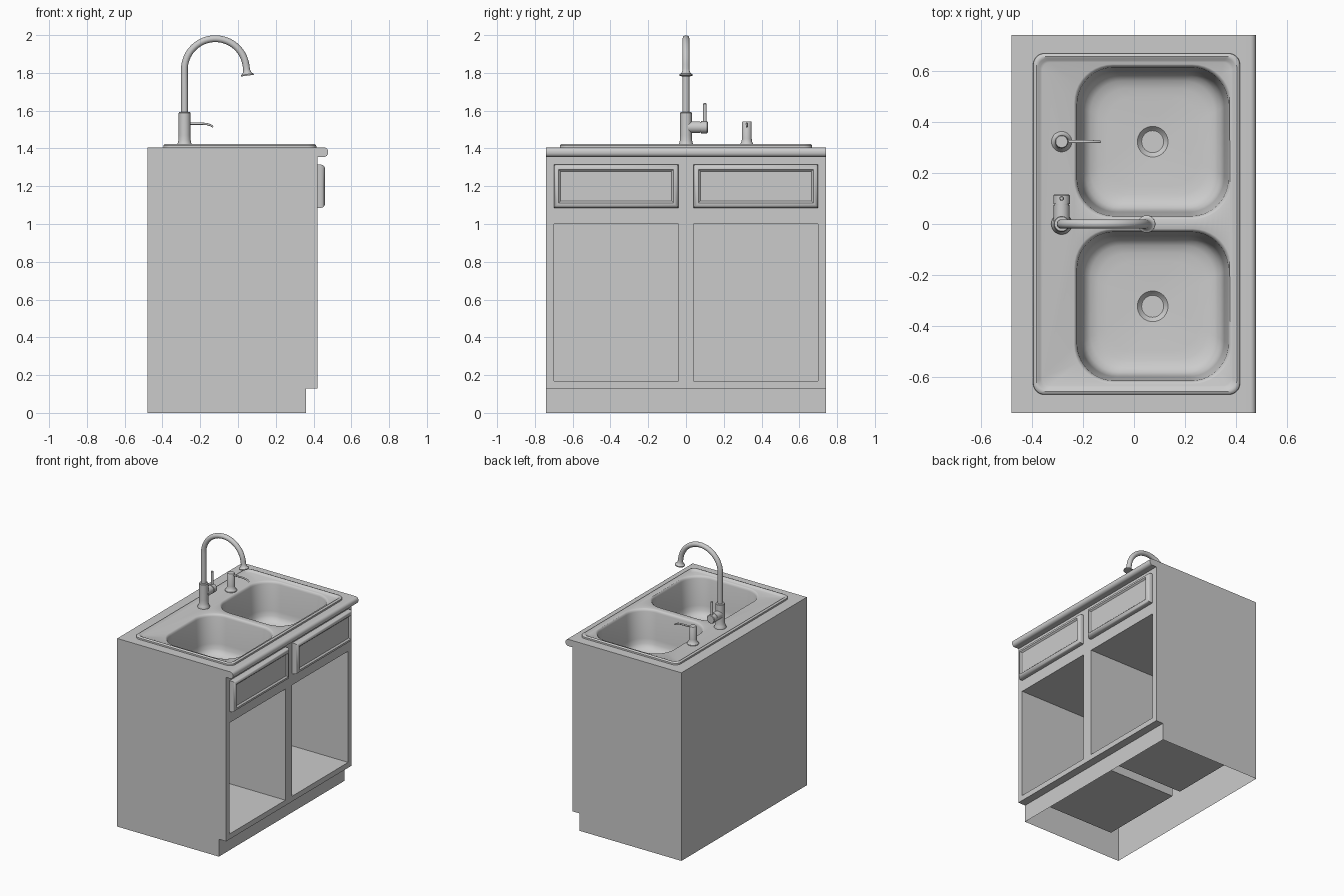
import bpy, bmesh, math
from mathutils import Vector

if "Cube" in bpy.data.objects:
    bpy.data.objects.remove(bpy.data.objects["Cube"])


def finish(name, bm):
    bmesh.ops.recalc_face_normals(bm, faces=bm.faces)
    mesh = bpy.data.meshes.new(name)
    bm.to_mesh(mesh)
    bm.free()
    ob = bpy.data.objects.new(name, mesh)
    bpy.context.collection.objects.link(ob)
    return ob


def skin(bm, loops, cap_start=False, cap_end=False):
    """Join equal-length point loops with quads; returns the vertex rings."""
    rings = [[bm.verts.new(p) for p in loop] for loop in loops]
    for a, b in zip(rings, rings[1:]):
        for i in range(len(a)):
            j = (i + 1) % len(a)
            bm.faces.new((a[i], a[j], b[j], b[i]))
    if cap_start:
        bm.faces.new(rings[0])
    if cap_end:
        bm.faces.new(rings[-1])
    return rings


def fill(bm, *rings):
    """Flat fill of an outer ring with hole rings."""
    edges = []
    for r in rings:
        for i in range(len(r)):
            pair = (r[i], r[(i + 1) % len(r)])
            edges.append(bm.edges.get(pair) or bm.edges.new(pair))
    bmesh.ops.triangle_fill(bm, use_beauty=True, edges=edges)


def round_rect(cx, cy, hx, hy, r, z, n=10):
    pts = []
    for k, (sx, sy) in enumerate(((1, 1), (-1, 1), (-1, -1), (1, -1))):
        for i in range(n + 1):
            a = math.pi / 2 * (k + i / n * 0.998)
            pts.append((cx + sx * (hx - r) + r * math.cos(a),
                        cy + sy * (hy - r) + r * math.sin(a), z))
    return pts


def rect_x(x, y0, y1, z0, z1):
    return [(x, y0, z0), (x, y1, z0), (x, y1, z1), (x, y0, z1)]


def tube(name, pts, radii, n=28):
    """Round section swept along a path with a radius per point."""
    pts = [Vector(p) for p in pts]
    loops = []
    for i, (p, r) in enumerate(zip(pts, radii)):
        t = (pts[min(i + 1, len(pts) - 1)] - pts[max(i - 1, 0)]).normalized()
        ref = Vector((0, 1, 0)) if abs(t.y) < 0.7 else Vector((1, 0, 0))
        a = ref.cross(t).normalized()
        b = t.cross(a)
        loops.append([p + r * (a * math.cos(k * math.tau / n) + b * math.sin(k * math.tau / n))
                      for k in range(n)])
    bm = bmesh.new()
    skin(bm, loops, True, True)
    return finish(name, bm)


def post(name, x, y, profile):
    return tube(name, [(x, y, z) for r, z in profile], [r for r, z in profile])


W, BACK, FRONT, TOE, TOP = 0.74, -0.48, 0.42, 0.36, 1.405
DOORS = ((-0.7, -0.04), (0.04, 0.7))

# Cabinet: hollow shell with an open underside, toe recess and two door cavities
bm = bmesh.new()
side = [(BACK, 0), (TOE, 0), (TOE, 0.13), (FRONT, 0.13), (FRONT, TOP), (BACK, TOP)]
L, R = [[bm.verts.new((x, y, z)) for x, z in side] for y in (-W, W)]
bm.faces.new(L)
bm.faces.new(R)
for i in (1, 2, 5):
    j = (i + 1) % 6
    bm.faces.new((L[i], L[j], R[j], R[i]))
cavities = []
for y0, y1 in DOORS:
    rings = skin(bm, [rect_x(FRONT, y0, y1, 0.17, 1.0),
                      rect_x(-0.38, y0, y1, 0.17, 1.0)], cap_end=True)
    cavities.append(rings[0])
fill(bm, [L[3], R[3], R[4], L[4]], *cavities)
cutout = [bm.verts.new(p) for p in
          ((-0.38, -0.65, TOP), (0.4, -0.65, TOP), (0.4, 0.65, TOP), (-0.38, 0.65, TOP))]
fill(bm, [L[4], R[4], R[5], L[5]], cutout)
finish("cabinet", bm)

# Rounded counter front edge
bm = bmesh.new()
nose = [(FRONT, 1.355), (FRONT, TOP)]
for cz, start in ((TOP - 0.022, 90), (1.355 + 0.022, 0)):
    for i in range(7):
        a = math.radians(start - 15 * i)
        nose.append((0.455 + 0.022 * math.cos(a), cz + 0.022 * math.sin(a)))
skin(bm, [[(x, y, z) for x, z in nose] for y in (-W, W)], True, True)
finish("counter_edge", bm)

# Drawer fronts: softened edge with a shallow inset panel
for k, (y0, y1) in enumerate(DOORS):
    bm = bmesh.new()
    steps = ((FRONT, 0), (0.438, 0), (0.448, 0.003), (0.456, 0.009), (0.46, 0.018),
             (0.46, 0.026), (0.45, 0.036))
    skin(bm, [rect_x(x, y0 + d, y1 - d, 1.085 + d, 1.315 - d) for x, d in steps], True, True)
    finish(f"drawer_front_{k + 1}", bm)

# Double sink: raised rim, deck and two bowls ending in round drains
bm = bmesh.new()
rim = ((0, 1.403), (0.001, 1.416), (0.006, 1.422), (0.013, 1.424), (0.02, 1.421),
       (0.028, 1.414), (0.036, 1.411))
outer = skin(bm, [round_rect(0.01, 0, 0.405 - d, 0.668 - d, 0.045 - d * 0.4, z)
                  for d, z in rim])[-1]
bowl = ((0, 1.411), (0.004, 1.409), (0.009, 1.403), (0.012, 1.393), (0.028, 1.2),
        (0.033, 1.165), (0.045, 1.14), (0.065, 1.125), (0.095, 1.117), (0.13, 1.114))
holes = []
for s in (-1, 1):
    cx, cy = 0.073, s * 0.322
    loops = [round_rect(cx, cy, 0.308 - d, 0.303 - d, 0.15 - d * 0.4, z) for d, z in bowl]
    loops += [round_rect(cx, cy, r, r, r, z) for r, z in
              ((0.06, 1.11), (0.056, 1.106), (0.048, 1.094), (0.043, 1.09))]
    holes.append(skin(bm, loops, cap_end=True)[0])
fill(bm, outer, *holes)
finish("double_sink", bm)

# Faucet body, gooseneck spout and flared outlet
FX, DECK = -0.283, 1.41
post("faucet_body", FX, 0, [(0.041, DECK), (0.041, 1.418), (0.036, 1.428), (0.032, 1.445),
                            (0.031, 1.47), (0.031, 1.588), (0.028, 1.592), (0.018, 1.593)])
cx, cz, rad = -0.12, 1.817, 0.164
path, radii = [(FX, 0, 1.58), (FX, 0, 1.7)], [0.018, 0.018]
for i in range(33):
    a = math.radians(180 - 172 * i / 32)
    path.append((cx + rad * math.cos(a), 0, cz + rad * math.sin(a)))
    radii.append(0.018)
end, tip = Vector(path[-1]), Vector((math.sin(math.radians(8)), 0, -math.cos(math.radians(8))))
for d, r in ((0.022, 0.018), (0.036, 0.021), (0.044, 0.027), (0.048, 0.034), (0.055, 0.034)):
    path.append(end + tip * d)
    radii.append(r)
tube("faucet_spout", path, radii)

# Faucet side valve and lever
tube("faucet_valve", [(FX, y, 1.512) for y in (0.01, 0.074, 0.0745, 0.0785, 0.079, 0.112, 0.116)],
     [0.031, 0.031, 0.028, 0.028, 0.032, 0.032, 0.028])
post("faucet_lever", FX, 0.1, [(0.009, 1.53), (0.009, 1.636), (0.006, 1.64)])

# Soap dispenser with drooping nozzle
post("soap_dispenser", FX, 0.322, [(0.04, DECK), (0.04, 1.416), (0.034, 1.424), (0.028, 1.436),
                                   (0.026, 1.45), (0.026, 1.538), (0.023, 1.543)])
tube("soap_nozzle", [(FX, 0.322, 1.531), (-0.19, 0.322, 1.531), (-0.165, 0.322, 1.529),
                     (-0.145, 0.322, 1.523), (-0.132, 0.322, 1.514)],
     [0.006, 0.006, 0.006, 0.0055, 0.005], 14)

bpy.ops.object.select_all(action='SELECT')
bpy.context.view_layer.objects.active = bpy.context.selected_objects[0]
bpy.ops.object.shade_smooth_by_angle(angle=math.radians(35))
